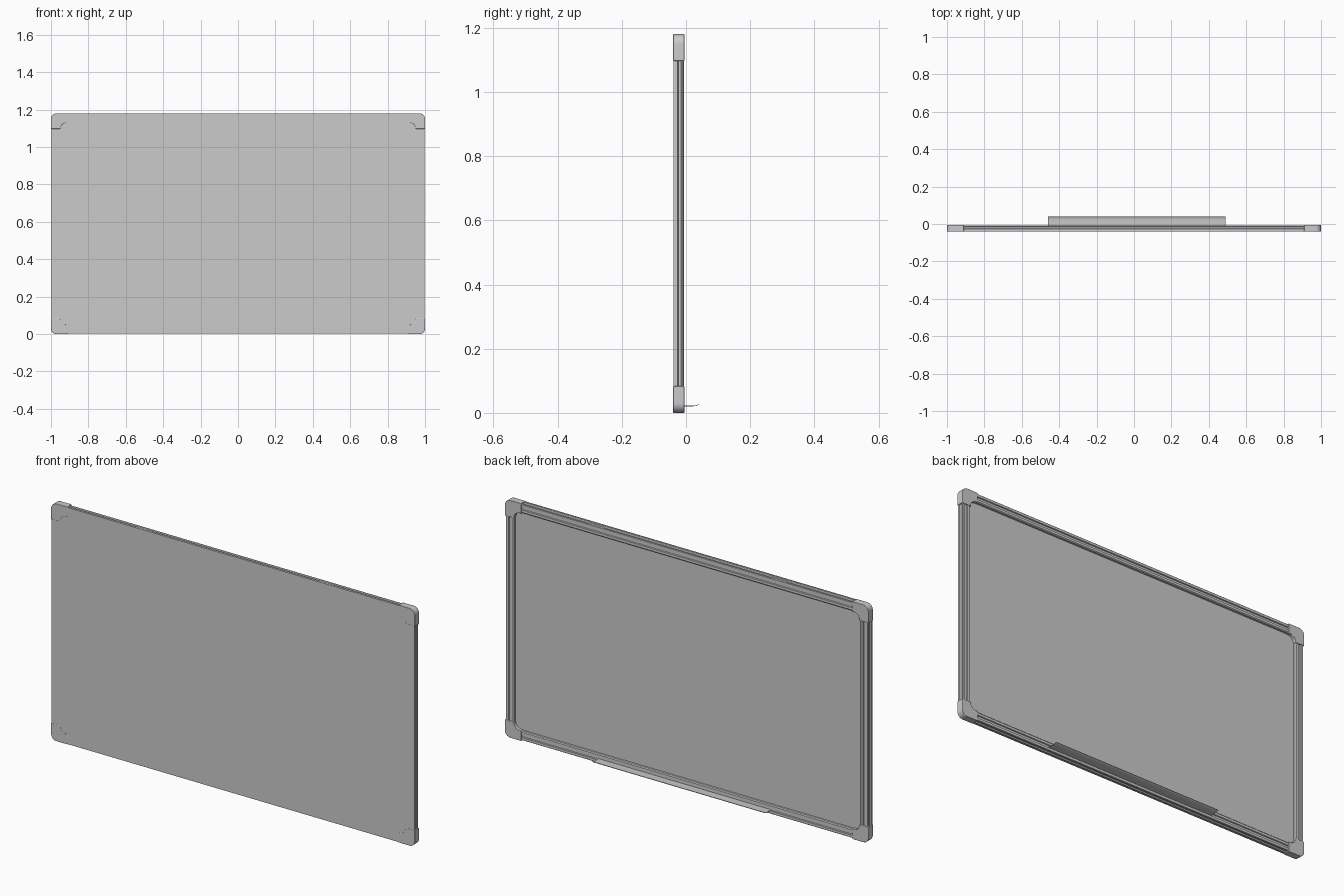
import bpy, bmesh, math

if "Cube" in bpy.data.objects:
    bpy.data.objects.remove(bpy.data.objects["Cube"])

W, H = 1.0, 1.18            # half width, full height
Y0, Y1 = -0.04, -0.005      # front and back of the frame


def loft(name, sections, smooth=True):
    """Closed solid through matching point loops."""
    bm = bmesh.new()
    rings = [[bm.verts.new(p) for p in s] for s in sections]
    n = len(rings[0])
    for a, b in zip(rings, rings[1:]):
        for i in range(n):
            j = (i + 1) % n
            bm.faces.new((a[i], a[j], b[j], b[i]))
    bm.faces.new(rings[0])
    bm.faces.new(list(reversed(rings[-1])))
    bmesh.ops.recalc_face_normals(bm, faces=bm.faces)
    me = bpy.data.meshes.new(name)
    bm.to_mesh(me)
    bm.free()
    ob = bpy.data.objects.new(name, me)
    bpy.context.collection.objects.link(ob)
    bpy.context.view_layer.objects.active = ob
    ob.select_set(True)
    if smooth:
        bpy.ops.object.shade_smooth_by_angle(angle=math.radians(35))
    ob.select_set(False)
    return ob


def slab(name, outline, y0, y1):
    return loft(name, [[(x, y, z) for x, z in outline] for y in (y0, y1)])


def arc(cx, cz, r, a0, a1, n=8):
    return [(cx + r * math.cos(math.radians(a0 + (a1 - a0) * i / n)),
             cz + r * math.sin(math.radians(a0 + (a1 - a0) * i / n))) for i in range(n + 1)]


def rounded_rect(hw, z0, z1, r):
    return (arc(hw - r, z1 - r, r, 0, 90) + arc(r - hw, z1 - r, r, 90, 180)
            + arc(r - hw, z0 + r, r, 180, 270) + arc(hw - r, z0 + r, r, 270, 360))


# Rear backing sheet and recessed writing surface
slab("backing_sheet", rounded_rect(W - 0.002, 0.002, H - 0.002, 0.03), -0.0395, -0.035)
slab("writing_surface", rounded_rect(W - 0.04, 0.04, H - 0.04, 0.02), -0.036, -0.021)

# Grooved rail section: distance in from the outer edge, y
rail = [(0.048, -0.036), (0.006, -0.038), (0.003, -0.034), (0.003, -0.027),
        (0.008, -0.024), (0.008, -0.016), (0.004, -0.013), (0.004, -0.009),
        (0.006, -0.007), (0.018, -0.007), (0.020, -0.012), (0.030, -0.012),
        (0.032, -0.007), (0.044, -0.007), (0.048, -0.011)]
for s, side in ((-1, "left"), (1, "right")):
    loft(side + "_rail", [[(s * (W - d), y, z) for d, y in rail] for z in (0.07, H - 0.07)])
for side, edge, s in (("bottom", 0, 1), ("top", H, -1)):
    loft(side + "_rail", [[(x, y, edge + s * d) for d, y in rail] for x in (-0.93, 0.93)])

# Corner caps: rounded outside, filleted inside
cap = (arc(0.03, 0.03, 0.03, 270, 180) + [(0, 0.083), (0.05, 0.083)]
       + arc(0.083, 0.083, 0.033, 180, 270)[1:] + [(0.09, 0.05), (0.09, 0)])
for sx, nx in ((-1, "left"), (1, "right")):
    for top, nz in ((False, "bottom"), (True, "top")):
        pts = [(sx * (W - u), H - v if top else v) for u, v in cap]
        ob = slab(f"{nz}_{nx}_corner_cap", pts, Y0, Y1)
        mod = ob.modifiers.new("soft_edges", "BEVEL")
        mod.width = 0.0015
        mod.segments = 2
        mod.limit_method = 'ANGLE'

# Pen tray: thin shelf with an upturned lip
upper = [(-0.012, 0.0225), (0.022, 0.0225), (0.029, 0.0233), (0.035, 0.025), (0.040, 0.028)]
lower = [(y, z - 0.002) for y, z in reversed(upper)]
loft("pen_tray", [[(x, y, z) for y, z in upper + lower] for x in (-0.46, 0.49)])

# Small clips in the groove of the top rail
for s, side in ((-1, "left"), (1, "right")):
    slab(side + "_hanging_clip",
         [(s * 0.46, H - 0.012), (s * 0.545, H - 0.012), (s * 0.545, H - 0.005), (s * 0.46, H - 0.005)],
         -0.022, -0.015)
